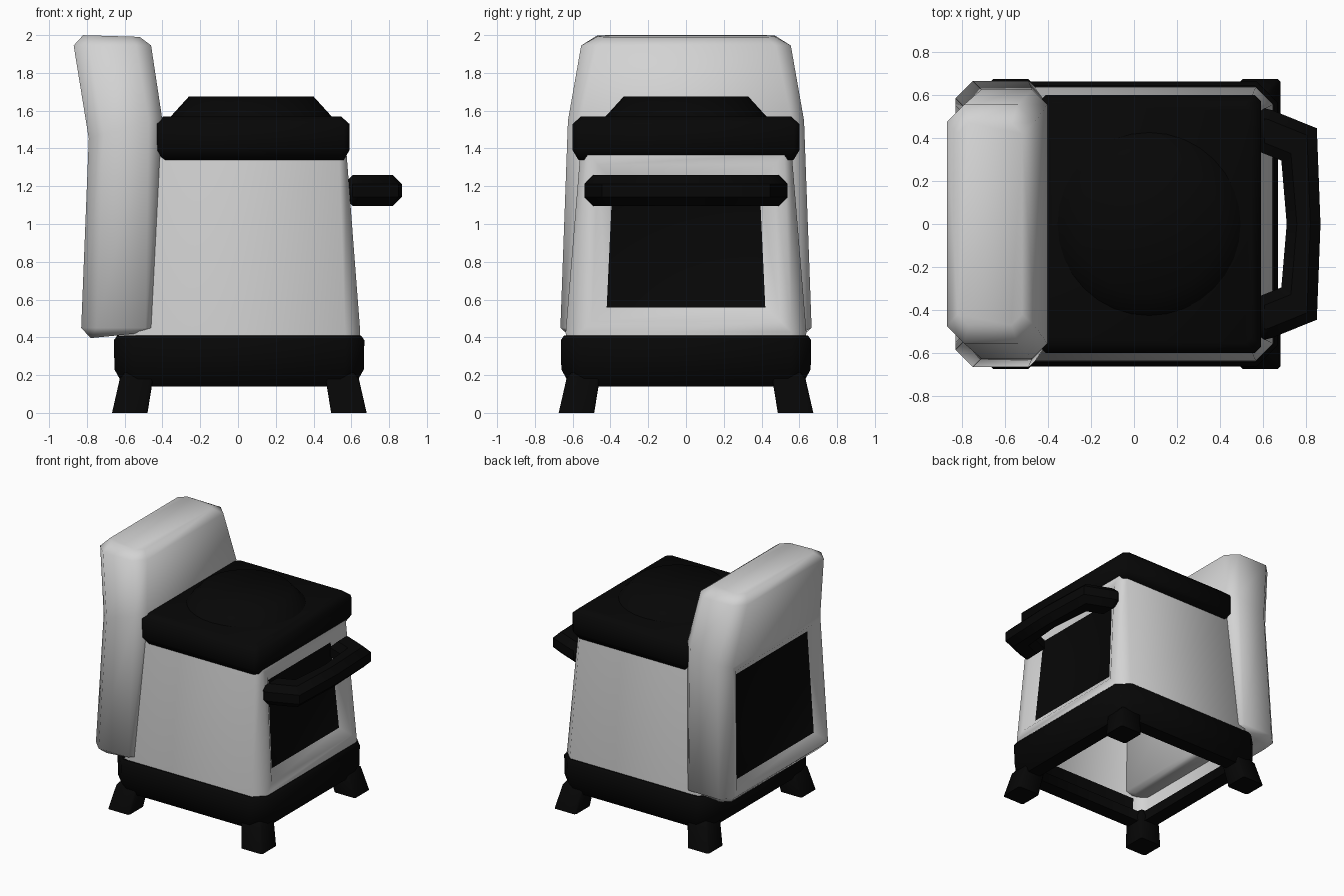
import bpy, bmesh, math
from mathutils import Vector

cube = bpy.data.objects.get("Cube")
if cube:
    bpy.data.objects.remove(cube, do_unlink=True)


def material(name, rgb):
    m = bpy.data.materials.new(name)
    m.use_nodes = True
    m.diffuse_color = (*rgb, 1)
    m.node_tree.nodes["Principled BSDF"].inputs["Base Color"].default_value = (*rgb, 1)
    return m


light = material("light grey enamel", (0.65, 0.65, 0.65))
black = material("black", (0.002, 0.002, 0.002))


def finish(name, bm, mats, bevel=0, angle=50):
    bmesh.ops.recalc_face_normals(bm, faces=bm.faces)
    mesh = bpy.data.meshes.new(name)
    bm.to_mesh(mesh)
    bm.free()
    for mat in mats:
        mesh.materials.append(mat)
    obj = bpy.data.objects.new(name, mesh)
    bpy.context.collection.objects.link(obj)
    if bevel:
        mod = obj.modifiers.new("chamfer", "BEVEL")
        mod.width = bevel
        mod.segments = 1
        mod.limit_method = "ANGLE"
        mod.angle_limit = math.radians(75)
    bpy.ops.object.select_all(action="DESELECT")
    obj.select_set(True)
    bpy.context.view_layer.objects.active = obj
    bpy.ops.object.shade_smooth_by_angle(angle=math.radians(angle))


def section(x0, x1, half, z, cut, front_cut=None, tilt=0, y=0):
    """Rectangle with cut corners at height z, optionally tilted along x."""
    mid = (x0 + x1) / 2
    y0, y1 = y - half, y + half
    f = cut if front_cut is None else front_cut
    pts = [(x0 + cut, y0), (x1 - f, y0), (x1, y0 + f), (x1, y1 - f),
           (x1 - f, y1), (x0 + cut, y1), (x0, y1 - cut), (x0, y0 + cut)]
    return [Vector((px, py, z + tilt * (px - mid))) for px, py in pts]


def loft(name, sections, mats, bottom=True, closed=False, angle=50, recess=None):
    """Skin a stack of sections; recess = (x direction, flat rim, sloped rim)."""
    bm = bmesh.new()
    rings = [[bm.verts.new(p) for p in s] for s in sections]
    pairs = list(zip(rings, rings[1:]))
    if closed:
        pairs.append((rings[-1], rings[0]))
    else:
        if bottom:
            bm.faces.new(rings[0])
        bm.faces.new(rings[-1])
    for a, b in pairs:
        for i in range(len(a)):
            j = (i + 1) % len(a)
            bm.faces.new((a[i], a[j], b[j], b[i]))
    bmesh.ops.recalc_face_normals(bm, faces=bm.faces)
    if recess:
        # Largest face on that side becomes a sunken dark pane
        direction, rim, slope = recess
        bm.normal_update()
        pane = max(bm.faces, key=lambda f: direction * f.normal.x * f.calc_area())
        bmesh.ops.inset_individual(bm, faces=[pane], thickness=rim, depth=0)
        bmesh.ops.inset_individual(bm, faces=[pane], thickness=slope, depth=-0.05)
        pane.material_index = 1
    finish(name, bm, mats, angle=angle)


# Tapered body, open underneath, with a sunken window on the door side
loft("body", [
    section(-0.60, 0.64, 0.629, 0.23, 0.08),
    section(-0.60, 0.647, 0.637, 0.43, 0.08),
    section(-0.52, 0.575, 0.56, 1.37, 0.04),
], [light, black], bottom=False, recess=(1, 0.08, 0.11))

# Base frame with a low inner shelf
base = [(0.50, 0.14, 0.04), (0.61, 0.14, 0.09), (0.66, 0.23, 0.10), (0.663, 0.385, 0.10),
        (0.645, 0.41, 0.09), (0.632, 0.41, 0.08), (0.632, 0.22, 0.08), (0.50, 0.22, 0.04)]
loft("base_frame", [section(0.006 - h, 0.006 + h, h, z, cut) for h, z, cut in base],
     [black], closed=True)

# Splayed legs at the four corners
for sx, xname in ((1, "left"), (-1, "right")):
    for sy, yname in ((-1, "front"), (1, "back")):
        rings = []
        for centre, half, z in ((0.58, 0.094, 0.0), (0.545, 0.088, 0.18), (0.535, 0.06, 0.23)):
            x = 0.007 + sx * centre
            rings.append(section(x - half, x + half, half, z, 0.012, y=sy * centre))
        loft(f"{yname}_{xname}_leg", rings, [black])

# Lid slab and its round raised centre
lid = [(0.0, 1.34), (0.03, 1.39), (0.03, 1.53), (-0.015, 1.57)]
loft("lid", [section(-0.41 - g, 0.56 + g, 0.57 + g, z, 0.03) for g, z in lid], [black])

bm = bmesh.new()
bmesh.ops.create_cone(bm, cap_ends=True, segments=32, radius1=0.43, radius2=0.33, depth=0.11)
bmesh.ops.translate(bm, vec=(0.07, 0, 1.62), verts=bm.verts)
finish("lid_dome", bm, [black])

# Tall rear housing, leaning out at the top, with a sunken rear pane
loft("rear_housing", [
    section(-0.78, -0.50, 0.61, 0.41, 0.06, 0.03, 0.1),
    section(-0.83, -0.46, 0.665, 0.45, 0.08, 0.03),
    section(-0.79, -0.403, 0.625, 1.51, 0.08, 0.07, 0.3),
    section(-0.87, -0.46, 0.555, 1.945, 0.08),
    section(-0.82, -0.52, 0.47, 1.995, 0.05, tilt=-0.03),
], [light, black], angle=60, recess=(-1, 0.05, 0.09))

# Angular handle bar, two mirrored halves joined at the middle
half_outline = [(0.56, 0.55), (0.64, 0.53), (0.85, 0.445), (0.867, 0),
                (0.71, 0), (0.685, 0.295), (0.56, 0.345)]
bm = bmesh.new()
for s in (1, -1):
    bm.faces.new([bm.verts.new((x, s * y, 1.095)) for x, y in half_outline])
bmesh.ops.remove_doubles(bm, verts=bm.verts, dist=0.001)
bmesh.ops.recalc_face_normals(bm, faces=bm.faces)
out = bmesh.ops.extrude_face_region(bm, geom=bm.faces[:])
bmesh.ops.translate(bm, vec=(0, 0, 0.165),
                    verts=[v for v in out["geom"] if isinstance(v, bmesh.types.BMVert)])
finish("door_handle", bm, [black], bevel=0.047, angle=30)
